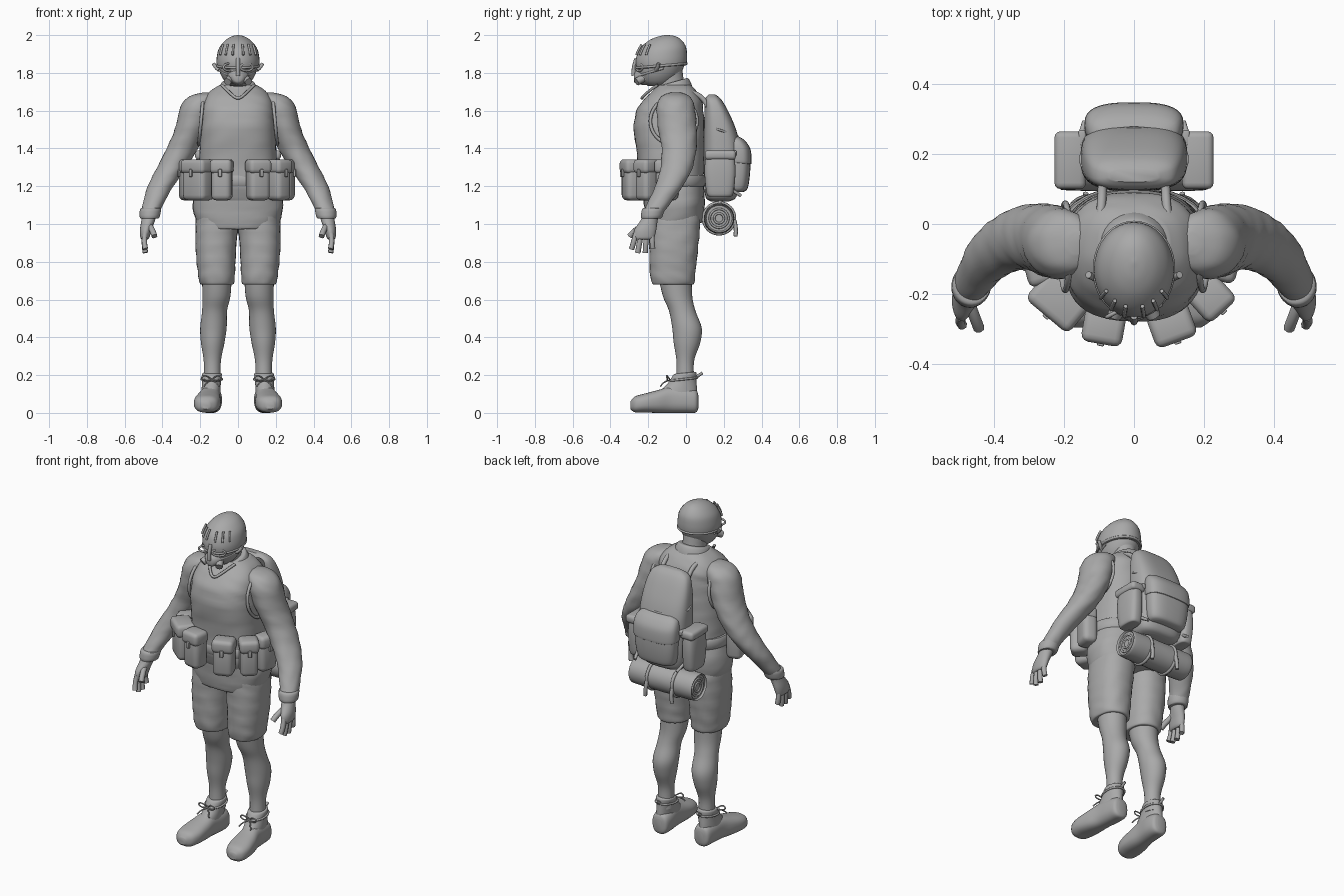
import bpy, bmesh, math
from mathutils import Vector, Matrix

grey = bpy.data.materials.new("grey_clay")
grey.diffuse_color = (0.4, 0.4, 0.4, 1)


def finish(name, bm, angle=40):
    bmesh.ops.recalc_face_normals(bm, faces=bm.faces)
    me = bpy.data.meshes.new(name)
    bm.to_mesh(me)
    bm.free()
    ob = bpy.data.objects.new(name, me)
    bpy.context.collection.objects.link(ob)
    me.materials.append(grey)
    bpy.ops.object.select_all(action='DESELECT')
    ob.select_set(True)
    bpy.context.view_layer.objects.active = ob
    bpy.ops.object.shade_smooth_by_angle(angle=math.radians(angle))
    return ob


def spline(rows, steps):
    """Catmull-Rom interpolation of rows of numbers."""
    r = [rows[0]] + list(rows) + [rows[-1]]
    out = []
    for i in range(1, len(r) - 2):
        for k in range(steps):
            t = k / steps
            out.append([0.5 * (2 * b + (c - a) * t + (2 * a - 5 * b + 4 * c - d) * t * t
                               + (3 * b - a - 3 * c + d) * t ** 3)
                        for a, b, c, d in zip(*r[i - 1:i + 3])])
    return out + [list(rows[-1])]


def loft(name, rows, s=1, p=2.0, n=32, steps=5, axis='z', tilt=0, wr=0, turn=None):
    """Stack of superellipse rings; each row is x, y, z, half width, half depth."""
    bm = bmesh.new()
    rings = []
    for x, y, z, a, b in spline(rows, steps):
        ring = []
        for i in range(n):
            t = 2 * math.pi * i / n
            c, d = math.cos(t), math.sin(t)
            u = a * math.copysign(abs(c) ** (2 / p), c)
            v = b * math.copysign(abs(d) ** (2 / p), d)
            k = 1 + wr * math.sin(z * 75 + 2.5 * math.sin(2 * t + z * 9)) * math.sin(3 * t + z * 14)
            co = (x + u * k, y + v * k, z + tilt * v) if axis == 'z' else (x + u, y, z + v)
            ring.append(bm.verts.new((s * co[0], co[1], co[2])))
        rings.append(ring)
    for r0, r1 in zip(rings, rings[1:]):
        for i in range(n):
            j = (i + 1) % n
            bm.faces.new((r0[i], r0[j], r1[j], r1[i]))
    bm.faces.new(rings[0])
    bm.faces.new(rings[-1])
    if turn:
        bm.transform(turn)
    return finish(name, bm)


def box(name, loc, size, rot=0, bevel=0.02, tip=0):
    """Softly rounded box turned about z, tipped about x."""
    bm = bmesh.new()
    bmesh.ops.create_cube(bm, size=1, matrix=Matrix.Diagonal((*size, 1)))
    bmesh.ops.bevel(bm, geom=list(bm.edges), offset=min(bevel, min(size) * 0.45),
                    segments=3, profile=0.5, affect='EDGES')
    bm.transform(Matrix.Translation(loc) @ Matrix.Rotation(rot, 4, 'Z') @ Matrix.Rotation(tip, 4, 'X'))
    return finish(name, bm, 50)


def tube(name, pts, r, s=1, closed=False):
    cu = bpy.data.curves.new(name, 'CURVE')
    cu.dimensions = '3D'
    cu.bevel_depth = r
    cu.bevel_resolution = 2
    cu.resolution_u = 4
    cu.use_fill_caps = True
    sp = cu.splines.new('NURBS')
    sp.points.add(len(pts) - 1)
    for q, c in zip(sp.points, pts):
        q.co = (s * c[0], c[1], c[2], 1)
    sp.use_endpoint_u = not closed
    sp.use_cyclic_u = closed
    sp.order_u = 3
    ob = bpy.data.objects.new(name, cu)
    bpy.context.collection.objects.link(ob)
    cu.materials.append(grey)
    bpy.ops.object.select_all(action='DESELECT')
    ob.select_set(True)
    bpy.context.view_layer.objects.active = ob
    bpy.ops.object.convert(target='MESH')


def ellipse(c, u, v, n=20):
    c, u, v = Vector(c), Vector(u), Vector(v)
    return [c + u * math.cos(2 * math.pi * i / n) + v * math.sin(2 * math.pi * i / n) for i in range(n)]


# torso: shirt hem, vest, collar
loft("shirt_hem", [(0, -.06, .99, .19, .13), (0, -.06, 1.0, .215, .15), (0, -.06, 1.1, .24, .16),
                   (0, -.07, 1.22, .215, .16)], p=2.4, tilt=.12, wr=.012)
loft("vest", [(0, -.07, 1.12, .215, .15), (0, -.08, 1.2, .213, .17), (0, -.08, 1.35, .205, .177),
              (0, -.09, 1.5, .2, .187), (0, -.085, 1.6, .192, .177), (0, -.07, 1.66, .18, .152),
              (0, -.06, 1.705, .145, .115), (0, -.06, 1.735, .1, .085)], p=2.6, n=48, wr=.012)
loft("collar", [(0, -.07, 1.66, .125, .11), (0, -.07, 1.71, .105, .1), (0, -.075, 1.745, .088, .088),
                (0, -.075, 1.75, .07, .07)], tilt=.28)
loft("neck", [(0, -.07, 1.68, .07, .075), (0, -.085, 1.75, .065, .075), (0, -.1, 1.82, .07, .08)])
tube("collar_v", [(-.085, -.15, 1.735), (-.05, -.205, 1.70), (0, -.243, 1.655), (.05, -.205, 1.70),
                  (.085, -.15, 1.735)], .008)

# head, helmet and breathing mask
loft("head", [(0, -.15, 1.73, .04, .05), (0, -.15, 1.755, .07, .085), (0, -.142, 1.8, .095, .115),
              (0, -.132, 1.86, .106, .128), (0, -.13, 1.92, .09, .11)])
loft("helmet", [(0, -.128, 1.83, .108, .128), (0, -.13, 1.84, .113, .134), (0, -.13, 1.88, .113, .136),
                (0, -.125, 1.93, .101, .124), (0, -.118, 1.97, .07, .091), (0, -.112, 1.992, .035, .05),
                (0, -.11, 2.0, .003, .004)], tilt=.08)
tube("helmet_band", ellipse((0, -.13, 1.838), (.112, 0, 0), (0, .134, .011)), .007, closed=True)
loft("mask", [(0, -.19, 1.785, .065, .05), (0, -.235, 1.782, .055, .045), (0, -.268, 1.775, .03, .03),
              (0, -.276, 1.772, .012, .015)], axis='y')
tube("nose_ridge", [(0, -.262, 1.875), (0, -.28, 1.83), (0, -.278, 1.785)], .011)
for s in (-1, 1):
    tube("mask_canister", [(.035, -.22, 1.775), (.047, -.245, 1.762), (.056, -.262, 1.752)], .021, s)
    tube("mask_strap", [(.05, -.235, 1.79), (.095, -.19, 1.805), (.105, -.12, 1.825)], .007, s)
    tube("ear_bracket", [(.1, -.16, 1.815), (.118, -.15, 1.825), (.13, -.145, 1.85)], .01, s)
    tube("goggle_rim", ellipse((s * .045, -.248, 1.83), (.033, s * s * .018, 0), (0, 0, .02), 12), .006, closed=True)
    # short raised bars across the brow of the helmet
    for a in (14, 34, 54):
        t = math.radians(a)
        tube("helmet_bar", [(.117 * math.sin(t), -.13 - .137 * math.cos(t), 1.895),
                            (.112 * math.sin(t), -.127 - .131 * math.cos(t), 1.92),
                            (.098 * math.sin(t), -.124 - .114 * math.cos(t), 1.95)], .006, s)

    # sleeves, cuffs and gloved hands
    loft("sleeve", [(.16, -.055, 1.695, .03, .03), (.185, -.055, 1.675, .075, .075),
                    (.212, -.055, 1.62, .092, .1), (.25, -.045, 1.5, .085, .102),
                    (.295, -.037, 1.4, .083, .092), (.35, -.05, 1.3, .078, .085),
                    (.41, -.09, 1.2, .068, .073), (.452, -.15, 1.1, .054, .06),
                    (.465, -.175, 1.06, .05, .056)], s, wr=.025)
    loft("cuff", [(.46, -.168, 1.085, .046, .052), (.463, -.173, 1.078, .056, .06),
                  (.468, -.183, 1.035, .052, .056), (.469, -.185, 1.03, .04, .045)], s, steps=3)
    loft("palm", [(.468, -.18, 1.06, .036, .042), (.475, -.195, 1.02, .036, .045),
                  (.488, -.215, .97, .031, .058), (.493, -.222, .93, .024, .055),
                  (.494, -.224, .918, .015, .045)], s)
    for y0, y1, zt in ((-.265, -.288, .868), (-.237, -.255, .848), (-.209, -.216, .848), (-.182, -.176, .872)):
        tube("finger", [(.492, y0, .95), (.5, (y0 + y1) / 2, .905), (.49, y1, zt)], .0145, s)
    tube("thumb", [(.475, -.21, 1.0), (.455, -.265, .975), (.442, -.298, .935)], .016, s)
    tube("armhole_trim", ellipse((s * .196, -.065, 1.545), (0, .125, 0), (-s * .012, 0, .125)), .009, closed=True)

    # shorts, legs
    loft("shorts", [(.11, -.06, 1.08, .105, .13), (.112, -.06, 1.0, .112, .135), (.117, -.065, .88, .108, .13),
                    (.115, -.07, .76, .1, .122), (.112, -.07, .69, .092, .113), (.112, -.07, .68, .08, .1)],
         s, p=2.3, wr=.02)
    loft("leg", [(.112, -.06, .74, .08, .09), (.114, -.045, .62, .074, .078), (.124, -.02, .54, .066, .07),
                 (.13, .005, .45, .07, .078), (.134, .005, .37, .062, .07), (.136, -.004, .27, .045, .046),
                 (.136, -.004, .15, .045, .05)], s)
    # shoes
    loft("shoe_foot", [(.14, .065, .06, .022, .035), (.14, .052, .062, .048, .06), (.141, 0, .068, .056, .068),
                       (.148, -.08, .07, .056, .07), (.157, -.15, .06, .066, .06), (.164, -.22, .052, .07, .05),
                       (.168, -.27, .045, .056, .042), (.17, -.295, .04, .022, .02)], s, p=2.5, axis='y')
    loft("shoe_ankle", [(.145, -.05, .06, .05, .11), (.143, -.04, .12, .05, .098), (.14, -.02, .165, .05, .075),
                        (.138, -.007, .205, .052, .062), (.138, -.007, .212, .042, .05)], s, tilt=.1)
    tube("ankle_lace", ellipse((s * .139, -.012, .178), (.054, 0, 0), (0, .072, .008)), .006, closed=True)
    tube("heel_tab", [(.138, .045, .185), (.138, .062, .195), (.138, .088, .212)], .008, s)
    for d in (-1, 1):
        tube("lace_bow", [(.14, -.085, .175), (.14 + d * .03, -.105, .205), (.14 + d * .06, -.1, .185),
                          (.14 + d * .03, -.1, .168), (.14, -.088, .172)], .004, s)
        tube("lace_end", [(.14, -.088, .172), (.14 + d * .025, -.118, .168), (.14 + d * .04, -.135, .14)], .004, s)

    # side pockets of the pack
    loft("pack_side_pocket", [(.18, .18, 1.145, .025, .05), (.18, .18, 1.16, .04, .07),
                              (.183, .18, 1.27, .043, .082), (.18, .18, 1.36, .038, .075),
                              (.175, .18, 1.385, .02, .055)], s, p=3)
    box("side_pocket_flap", (s * .182, .182, 1.365), (.09, .165, .05), bevel=.018)
    tube("pack_side_strap", [(.15, .16, 1.24), (.168, .21, 1.2), (.14, .29, 1.15)], .009, s)
    box("pack_buckle", (s * .148, .245, 1.375), (.022, .045, .03), bevel=.006)
    tube("shoulder_strap", [(.09, .125, 1.6), (.09, .1, 1.665), (.095, .02, 1.705), (.11, -.06, 1.712)], .013, s)

    # bedroll straps and loose ends
    tube("bedroll_strap", ellipse((s * .085, .175, 1.03), (0, .083, 0), (0, 0, .083)), .009, closed=True)
    tube("strap_end", [(.085, .255, 1.02), (.085, .268, .98), (.09, .262, .935)], .011, s)
    tube("bedroll_hanger", [(.085, .17, 1.1), (.085, .19, 1.13), (.085, .2, 1.17)], .011, s)

# belt and pouches, with flaps: x, y, turn, width, depth
loft("belt", [(0, -.075, 1.2, .22, .17), (0, -.075, 1.205, .228, .18), (0, -.075, 1.255, .228, .18),
              (0, -.075, 1.26, .22, .17)], p=2.4, steps=2)
for x, y, a, w, d in ((-.085, -.285, -10, .108, .1), (.105, -.282, 20, .115, .1),
                      (.215, -.205, 42, .1, .105), (-.21, -.215, -40, .15, .11),
                      (-.262, -.11, -75, .115, .09), (.252, -.1, 75, .115, .085)):
    r = math.radians(a)
    box("pouch", (x, y, 1.23), (w, d, .21), r, .028)
    box("pouch_flap", (x + .006 * math.sin(r), y - .006 * math.cos(r), 1.305), (w + .01, d + .004, .075), r, .022)
    box("pouch_tab", (x + (d / 2 + .008) * math.sin(r), y - (d / 2 + .008) * math.cos(r), 1.27),
        (.02, .012, .04), r, .004)

# backpack
loft("pack_body", [(0, .18, 1.12, .08, .05), (0, .185, 1.145, .13, .082), (0, .19, 1.25, .15, .095),
                   (0, .19, 1.4, .152, .096), (0, .18, 1.5, .15, .085), (0, .16, 1.6, .138, .062),
                   (0, .143, 1.66, .115, .043), (0, .138, 1.685, .07, .018)], p=3, n=40)
loft("pack_rear_pocket", [(0, .27, 1.17, .09, .035), (0, .272, 1.19, .118, .055), (0, .28, 1.28, .132, .06),
                          (0, .28, 1.38, .132, .058), (0, .27, 1.43, .12, .045), (0, .26, 1.45, .09, .025)], p=2.8)
loft("rear_pocket_flap", [(0, .28, 1.325, .13, .058), (0, .282, 1.33, .14, .065), (0, .28, 1.4, .14, .062),
                          (0, .268, 1.445, .125, .045), (0, .26, 1.465, .09, .02)], p=2.8, tilt=-.1)
tube("pack_lid_seam", ellipse((0, .185, 1.495), (.152, 0, 0), (0, .088, -.03)), .006, closed=True)

# bedroll: built upright, then laid along x
lay = Matrix.Translation((0, .175, 1.03)) @ Matrix.Rotation(math.pi / 2, 4, 'Y')
loft("bedroll", [(0, 0, -.2, .068, .068), (0, 0, -.195, .079, .079), (0, 0, 0, .081, .081),
                 (0, 0, .195, .079, .079), (0, 0, .2, .068, .068)], wr=.01, turn=lay)
for s in (-1, 1):
    for r in (.05, .026):
        tube("roll_layer", ellipse((s * .2, .175, 1.03), (0, r, 0), (0, 0, r)), .006, closed=True)
